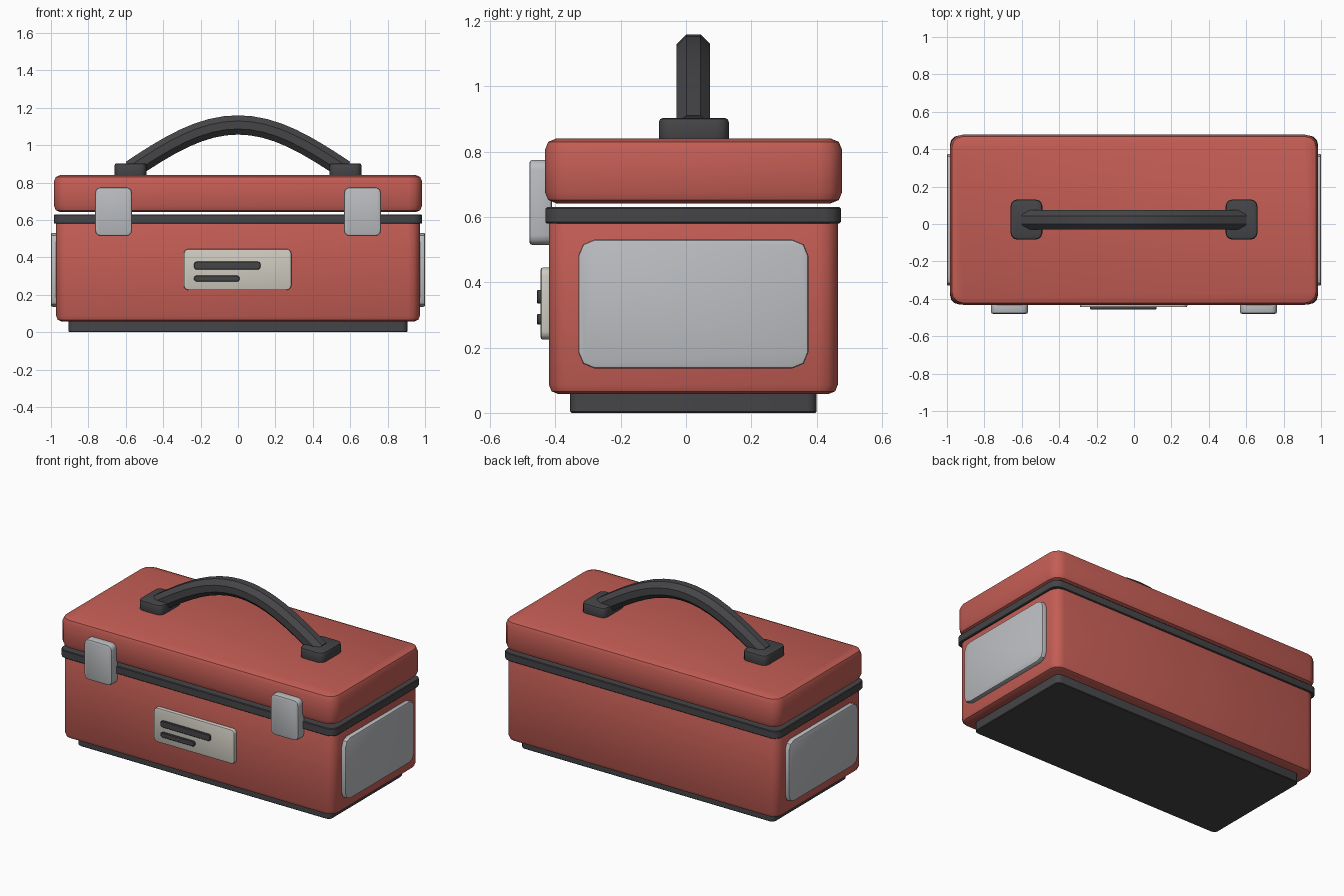
import bpy, bmesh
from math import pi, cos, sin, radians
from mathutils import Vector, Matrix

if "Cube" in bpy.data.objects:
    bpy.data.objects.remove(bpy.data.objects["Cube"])

CY = 0.0225  # centre line of the case in depth


def material(name, rgb):
    m = bpy.data.materials.new(name)
    m.diffuse_color = (*rgb, 1)
    m.use_nodes = True
    m.node_tree.nodes["Principled BSDF"].inputs["Base Color"].default_value = m.diffuse_color
    return m


RED = material("red_paint", (0.55, 0.11, 0.09))
DARK = material("dark_rubber", (0.06, 0.06, 0.065))
STEEL = material("steel", (0.50, 0.51, 0.53))
CREAM = material("cream", (0.62, 0.60, 0.53))


def finish(name, bm, mat):
    bmesh.ops.recalc_face_normals(bm, faces=bm.faces)
    me = bpy.data.meshes.new(name)
    bm.to_mesh(me)
    bm.free()
    me.materials.append(mat)
    ob = bpy.data.objects.new(name, me)
    bpy.context.collection.objects.link(ob)
    bpy.ops.object.select_all(action='DESELECT')
    ob.select_set(True)
    bpy.context.view_layer.objects.active = ob
    bpy.ops.object.shade_smooth_by_angle(angle=radians(35))
    return ob


def rounded_box(name, x, y, z, mat, axis=2, r=0.05, b=0.02, seg=3, bseg=2):
    """Box between (min, max) pairs: corners rounded by r around the axis, caps bevelled by b."""
    lo, hi = zip(x, y, z)
    u, v = (axis + 1) % 3, (axis + 2) % 3
    corners = [(hi[u] - r, hi[v] - r), (lo[u] + r, hi[v] - r),
               (lo[u] + r, lo[v] + r), (hi[u] - r, lo[v] + r)]
    bm = bmesh.new()
    ring = []
    for i, (cu, cv) in enumerate(corners):
        for k in range(seg + 1):
            a = (i + k / seg) * pi / 2
            p = Vector((0, 0, 0))
            p[u], p[v], p[axis] = cu + r * cos(a), cv + r * sin(a), lo[axis]
            ring.append(bm.verts.new(p))
    base = bm.faces.new(ring)
    ext = bmesh.ops.extrude_face_region(bm, geom=[base], use_keep_orig=True)
    move = Vector((0, 0, 0))
    move[axis] = hi[axis] - lo[axis]
    top = [g for g in ext['geom'] if isinstance(g, bmesh.types.BMVert)]
    bmesh.ops.translate(bm, vec=move, verts=top)
    bmesh.ops.recalc_face_normals(bm, faces=bm.faces)
    if b:
        caps = [e for e in bm.edges
                if abs(e.verts[0].co[axis] - e.verts[1].co[axis]) < 1e-6]
        bmesh.ops.bevel(bm, geom=caps, offset=b, segments=bseg, profile=0.5,
                        affect='EDGES', clamp_overlap=True)
    return finish(name, bm, mat)


# Case: foot, body, seal and lid
rounded_box("base_foot", (-0.905, 0.905), (-0.355, 0.40), (0, 0.075), DARK, r=0.03, b=0.004, bseg=1)
rounded_box("body", (-0.972, 0.972), (-0.42, 0.465), (0.058, 0.622), RED, r=0.06, b=0.028)
rounded_box("seal_strip", (-0.984, 0.984), (-0.43, 0.474), (0.58, 0.63), DARK, r=0.05, b=0.004, bseg=1)
rounded_box("lid", (-0.984, 0.984), (-0.432, 0.478), (0.642, 0.84), RED, r=0.07, b=0.034)

# Left and right fittings
for s, side in ((-1, "left"), (1, "right")):
    def span(a, b):
        return tuple(sorted((s * a, s * b)))
    rounded_box(f"end_plate_{side}", span(0.955, 1.0), (-0.33, 0.375), (0.136, 0.531),
                STEEL, axis=0, r=0.05, b=0.008, seg=2)
    rounded_box(f"latch_{side}", span(0.567, 0.764), (-0.48, -0.41), (0.514, 0.775),
                STEEL, axis=1, r=0.03, b=0.01)
    rounded_box(f"handle_mount_{side}", span(0.49, 0.66), (-0.083, 0.131), (0.825, 0.903),
                DARK, r=0.035, b=0.012)

# Front label with two raised bars
rounded_box("label_plate", (-0.29, 0.285), (-0.445, -0.41), (0.225, 0.445), CREAM, axis=1, r=0.025, b=0.006)
rounded_box("label_bar_upper", (-0.235, 0.12), (-0.457, -0.44), (0.335, 0.377), DARK, axis=1, r=0.014, b=0.003, bseg=1)
rounded_box("label_bar_lower", (-0.235, 0.008), (-0.457, -0.44), (0.27, 0.303), DARK, axis=1, r=0.014, b=0.003, bseg=1)

# Arched handle: octagonal section swept along a cosine arch
bm = bmesh.new()
STEPS, SIDES, HALF, RISE, Z0 = 16, 8, 0.572, 0.24, 0.868
rad = 0.0515 / cos(pi / SIDES)
rings = []
for i in range(STEPS + 1):
    x = -HALF + 2 * HALF * i / STEPS
    t = pi * x / (2 * HALF)
    tangent = Vector((1, 0, -RISE * pi / (2 * HALF) * sin(t))).normalized()
    up = Vector((-tangent.z, 0, tangent.x))
    centre = Vector((x, CY, Z0 + RISE * cos(t)))
    rings.append([bm.verts.new(centre + rad * (Vector((0, cos(a), 0)) + up * sin(a)))
                  for a in ((k + 0.5) * 2 * pi / SIDES for k in range(SIDES))])
for a, b in zip(rings, rings[1:]):
    for k in range(SIDES):
        n = (k + 1) % SIDES
        bm.faces.new((a[k], a[n], b[n], b[k]))
bm.faces.new(rings[0])
bm.faces.new(rings[-1])
finish("handle", bm, DARK)
